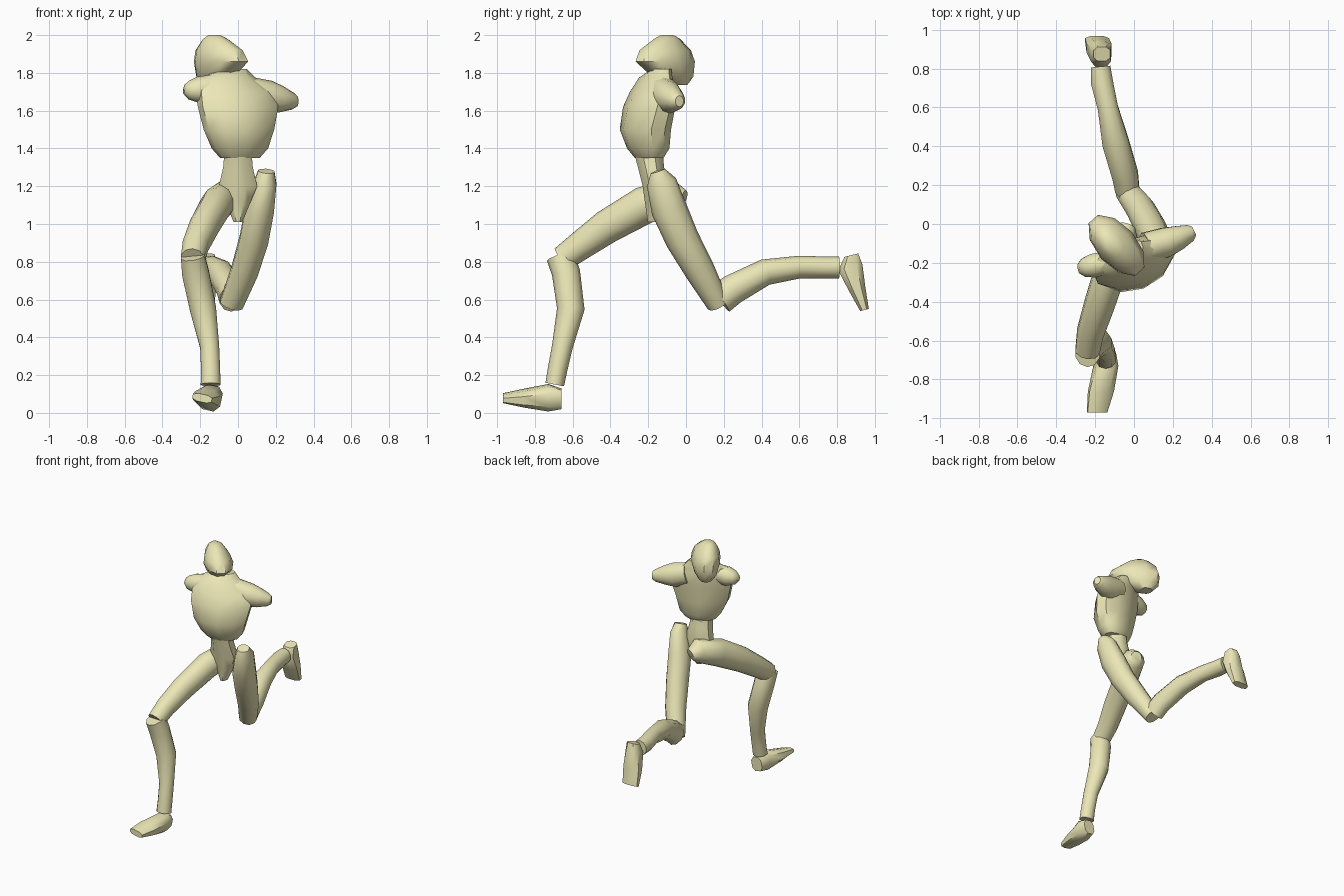
import bpy, math
from mathutils import Vector

mat = bpy.data.materials.new("pale_yellow")
mat.diffuse_color = (0.84, 0.80, 0.47, 1)


def loft(name, sections, u=(1, 0, 0), axis=None, sides=10, power=1.0):
    """Skin oval sections (x, y, z, half_u, half_v); rings follow the path unless axis is given."""
    pts = [Vector(s[:3]) for s in sections]
    verts, faces, n = [], [], len(sections)
    for i, s in enumerate(sections):
        t = Vector(axis) if axis else pts[min(i + 1, n - 1)] - pts[max(i - 1, 0)]
        t.normalize()
        uu = Vector(u)
        uu = (uu - t * uu.dot(t)).normalized()
        vv = t.cross(uu)
        for k in range(sides):
            a = 2 * math.pi * (k + 0.5) / sides
            c, d = math.cos(a), math.sin(a)
            c = math.copysign(abs(c) ** power, c)
            d = math.copysign(abs(d) ** power, d)
            verts.append(pts[i] + uu * c * s[3] + vv * d * s[4])
    for i in range(n - 1):
        for k in range(sides):
            a, b = i * sides + k, i * sides + (k + 1) % sides
            faces.append((a, b, b + sides, a + sides))
    faces.append(tuple(reversed(range(sides))))
    faces.append(tuple(range((n - 1) * sides, n * sides)))
    me = bpy.data.meshes.new(name)
    me.from_pydata(verts, [], faces)
    me.materials.append(mat)
    ob = bpy.data.objects.new(name, me)
    bpy.context.collection.objects.link(ob)
    bpy.ops.object.select_all(action='DESELECT')
    ob.select_set(True)
    bpy.context.view_layer.objects.active = ob
    bpy.ops.object.shade_smooth_by_angle(angle=math.radians(45))
    return ob


UP = (0, 0, 1)

# head, long axis turned towards the front left
loft("head", [(-.14, -.04, 1.735, .05, .045), (-.12, -.07, 1.78, .13, .08),
              (-.09, -.11, 1.86, .19, .105), (-.10, -.11, 1.92, .165, .09),
              (-.12, -.10, 1.98, .08, .055), (-.125, -.10, 2.0, .04, .025)],
     u=(.66, -.75, 0), axis=UP)

# chest, twisted so its left side sits further back
loft("torso", [(.01, -.195, 1.35, .11, .07), (.01, -.20, 1.40, .155, .105),
               (.005, -.215, 1.50, .195, .125), (0, -.195, 1.62, .225, .12),
               (-.01, -.175, 1.70, .22, .10), (-.05, -.16, 1.775, .15, .075),
               (-.02, -.13, 1.82, .07, .05)], u=(.93, .36, 0), axis=UP)

# shoulders
loft("left_arm_stub", [(.06, -.12, 1.70, .08, .08), (.16, -.095, 1.67, .08, .09),
                       (.23, -.07, 1.66, .065, .07), (.29, -.045, 1.65, .045, .045),
                       (.31, -.035, 1.65, .025, .03)], u=(0, 1, 0))
loft("right_shoulder", [(-.14, -.20, 1.72, .06, .07), (-.21, -.215, 1.71, .065, .07),
                        (-.26, -.225, 1.71, .05, .05), (-.285, -.23, 1.715, .025, .025)],
     u=(0, 1, 0))

# waist and pelvis wedge
loft("pelvis", [(0, -.195, 1.355, .08, .08), (0, -.185, 1.30, .085, .075),
                (0, -.165, 1.20, .11, .07), (0, -.16, 1.10, .065, .06),
                (0, -.17, 1.01, .025, .035)], axis=UP, sides=8)

# forward leg
loft("front_thigh", [(-.03, -.01, 1.14, .04, .04), (-.05, -.06, 1.155, .08, .085),
                     (-.115, -.22, 1.10, .085, .10), (-.18, -.42, .985, .08, .09),
                     (-.225, -.56, .885, .072, .077), (-.24, -.655, .815, .065, .068)])
loft("front_shin", [(-.24, -.665, .83, .066, .075), (-.225, -.635, .74, .075, .075),
                    (-.185, -.61, .55, .073, .073), (-.15, -.655, .35, .053, .055),
                    (-.145, -.68, .23, .053, .052), (-.145, -.695, .15, .055, .05)])
loft("front_foot", [(-.14, -.66, .075, .045, .055), (-.145, -.73, .08, .062, .072),
                    (-.17, -.86, .078, .068, .046), (-.19, -.97, .078, .055, .022)],
     u=(1, 0, -.22), axis=(0, -1, 0), sides=8, power=.75)

# trailing leg
loft("rear_thigh", [(.15, -.15, 1.28, .045, .04), (.145, -.13, 1.22, .062, .08),
                    (.115, -.09, 1.08, .08, .095), (.085, -.02, .92, .08, .09),
                    (.035, .075, .75, .075, .08), (-.035, .17, .575, .065, .06)])
loft("rear_shin", [(-.035, .18, .605, .065, .085), (-.045, .25, .655, .07, .08),
                   (-.095, .42, .745, .072, .07), (-.135, .60, .772, .055, .06),
                   (-.165, .73, .77, .06, .058), (-.172, .81, .77, .053, .058)])
loft("rear_foot", [(-.165, .875, .835, .045, .04), (-.17, .87, .77, .055, .07),
                   (-.18, .905, .66, .068, .048), (-.19, .945, .545, .065, .025)],
     axis=(0, .25, -1), sides=8, power=.75)
